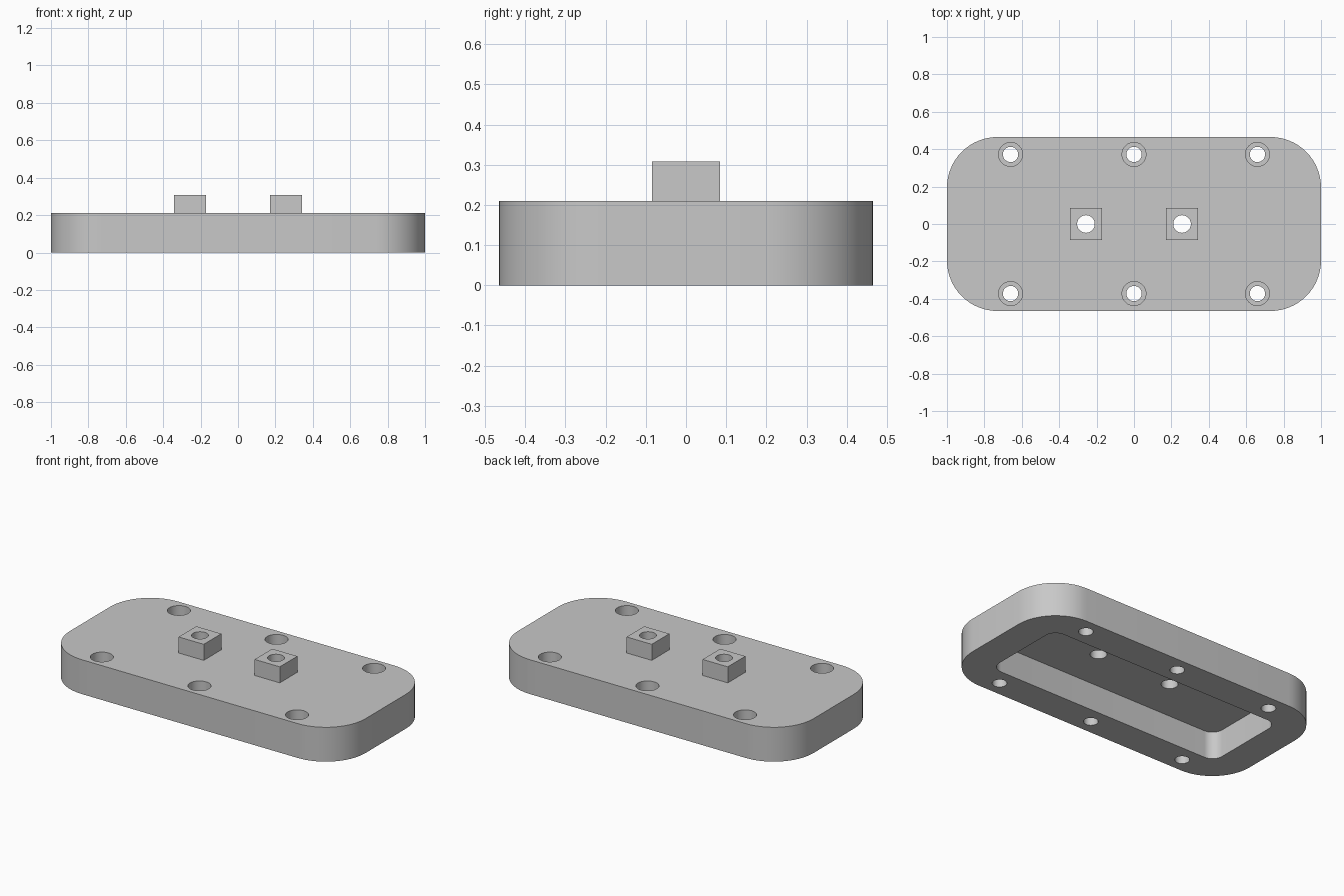
import bpy
import bmesh
from math import cos, sin, pi, radians

cube = bpy.data.objects.get("Cube")
if cube:
    bpy.data.objects.remove(cube, do_unlink=True)

grey = bpy.data.materials.new("plain_grey")
grey.use_nodes = True
grey.diffuse_color = (0.58, 0.58, 0.58, 1)
grey.node_tree.nodes["Principled BSDF"].inputs["Base Color"].default_value = grey.diffuse_color

HEIGHT = 0.21
BOSS_TOP = 0.308
BOSS_X = 0.257
WALL = 0.195
BORE_FLOOR = 0.11


def rounded_rect(hx, hy, r, steps=16):
    corners = [(1, 1), (-1, 1), (-1, -1), (1, -1)]
    pts = []
    for i, (sx, sy) in enumerate(corners):
        for k in range(steps + 1):
            a = (i + k / steps) * pi / 2
            pts.append((sx * (hx - r) + r * cos(a), sy * (hy - r) + r * sin(a)))
    return pts


def circle(cx, cy, r, steps=48):
    return [(cx + r * cos(2 * pi * k / steps), cy + r * sin(2 * pi * k / steps))
            for k in range(steps)]


def prisms(name, outlines, z0, z1):
    """One object made of upright prisms, one for each outline."""
    bm = bmesh.new()
    for pts in outlines:
        low = [bm.verts.new((x, y, z0)) for x, y in pts]
        high = [bm.verts.new((x, y, z1)) for x, y in pts]
        bm.faces.new(low[::-1])
        bm.faces.new(high)
        for i in range(len(pts)):
            j = (i + 1) % len(pts)
            bm.faces.new((low[i], low[j], high[j], high[i]))
    mesh = bpy.data.meshes.new(name)
    bm.to_mesh(mesh)
    bm.free()
    mesh.materials.append(grey)
    obj = bpy.data.objects.new(name, mesh)
    bpy.context.collection.objects.link(obj)
    return obj


def activate(obj):
    bpy.ops.object.select_all(action='DESELECT')
    obj.select_set(True)
    bpy.context.view_layer.objects.active = obj


def cut(obj, cutter):
    activate(obj)
    mod = obj.modifiers.new("cut", 'BOOLEAN')
    mod.operation = 'DIFFERENCE'
    mod.solver = 'EXACT'
    mod.object = cutter
    bpy.ops.object.modifier_apply(modifier=mod.name)


# Plate with a hollow underside, and the two square bosses on top
plate = prisms("base_plate", [rounded_rect(1, 0.465, 0.27)], 0, HEIGHT)
bosses = []
for side, s in (("left", 1), ("right", -1)):
    square = [(s * BOSS_X + 0.085 * a, 0.085 * b)
              for a, b in ((-1, -1), (1, -1), (1, 1), (-1, 1))]
    bosses.append(prisms(side + "_boss", [square], HEIGHT, BOSS_TOP))

# Cutters: pocket, through holes and counterbores
screws = [(x, y) for x in (-0.66, 0, 0.66) for y in (-0.372, 0.372)]
pocket = prisms("pocket_cutter",
                [rounded_rect(1 - WALL, 0.465 - WALL, 0.07)], -0.1, 0.169)
holes = prisms("screw_hole_cutter", [circle(x, y, 0.041) for x, y in screws], -0.1, 0.5)
bores = prisms("counterbore_cutter", [circle(x, y, 0.064) for x, y in screws],
               BORE_FLOOR, 0.5)
boss_holes = prisms("boss_hole_cutter",
                    [circle(s * BOSS_X, 0, 0.047) for s in (-1, 1)], 0.05, 0.5)
cutters = [pocket, holes, bores, boss_holes]

for cutter in cutters:
    cut(plate, cutter)
for boss in bosses:
    cut(boss, boss_holes)
for cutter in cutters:
    bpy.data.objects.remove(cutter, do_unlink=True)

# Smooth the round walls and keep the rims sharp
for obj in [plate] + bosses:
    activate(obj)
    bpy.ops.object.shade_smooth_by_angle(angle=radians(30))
